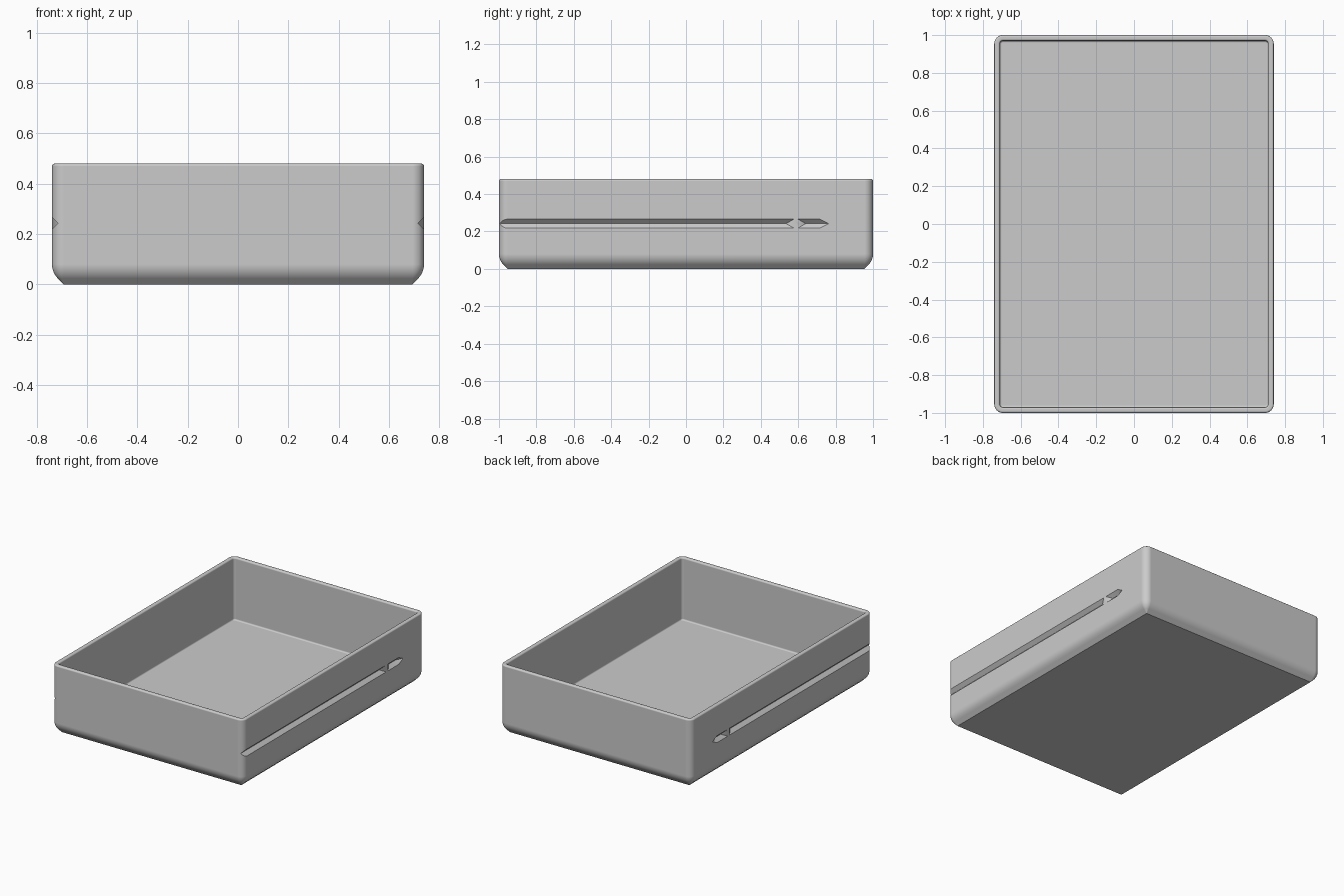
import bpy, bmesh, math

cube = bpy.data.objects.get("Cube")
if cube:
    bpy.data.objects.remove(cube, do_unlink=True)

HALF_X, HALF_Y, HEIGHT = 0.74, 1.0, 0.48
CORNER, BASE_R, RIM_R = 0.046, 0.08, 0.01
WALL, FLOOR, FILLET = 0.03, 0.045, 0.01
GROOVE_Z, GROOVE = 0.242, 0.024

grey = bpy.data.materials.new("light grey plastic")
grey.use_nodes = True
colour = (0.6, 0.6, 0.6, 1)
grey.diffuse_color = colour
grey.node_tree.nodes["Principled BSDF"].inputs["Base Color"].default_value = colour


def arc(cx, cz, r, start, end, steps):
    """Points of an arc as (inset, z), angles in degrees."""
    angles = [math.radians(start + (end - start) * i / steps) for i in range(steps + 1)]
    return [(cx + r * math.cos(a), cz + r * math.sin(a)) for a in angles]


def ring(bm, inset, z, radius, steps=8):
    """Rounded rectangle, pulled in from the outer walls by the inset."""
    cx, cy = HALF_X - inset - radius, HALF_Y - inset - radius
    verts = []
    for q, (sx, sy) in enumerate([(1, 1), (-1, 1), (-1, -1), (1, -1)]):
        for i in range(steps + 1):
            a = math.radians(90 * (q + i / steps))
            verts.append(bm.verts.new((sx * cx + radius * math.cos(a),
                                       sy * cy + radius * math.sin(a), z)))
    return verts


def mesh_object(name, bm):
    bmesh.ops.recalc_face_normals(bm, faces=bm.faces[:])
    mesh = bpy.data.meshes.new(name)
    bm.to_mesh(mesh)
    bm.free()
    mesh.materials.append(grey)
    obj = bpy.data.objects.new(name, mesh)
    bpy.context.collection.objects.link(obj)
    return obj


# Tray: wall profile from the underside, over the rim and down to the floor
outside = [(BASE_R * (2 - math.sqrt(2)), 0)]
outside += arc(BASE_R, BASE_R, BASE_R, 225, 180, 8)
outside += arc(RIM_R, HEIGHT - RIM_R, RIM_R, 180, 90, 5)
inside = arc(WALL - RIM_R, HEIGHT - RIM_R, RIM_R, 90, 0, 5)
inside += arc(WALL + FILLET, FLOOR + FILLET, FILLET, 180, 270, 5)

bm = bmesh.new()
rings = [ring(bm, d, z, max(CORNER - d, 0.001)) for d, z in outside]
rings += [ring(bm, d, z, max(CORNER - d, 0.004)) for d, z in inside]
for low, high in zip(rings, rings[1:]):
    for i in range(len(low)):
        j = (i + 1) % len(low)
        bm.faces.new((low[i], low[j], high[j], high[i]))
bm.faces.new(rings[0])
bm.faces.new(rings[-1])
tray = mesh_object("tray", bm)


def section(y, size=GROOVE, slope=0):
    """Diamond across the groove; the slope slants it into a ramp."""
    return [(HALF_X + dx * size, y + slope * (dx + 1) * size, GROOVE_Z + dz * size)
            for dx, dz in [(-1, 0), (0, 1), (1, 0), (0, -1)]]


# Side grooves: a long run open at the front, a ramped stop, a pointed pocket
RAMP = 1.75
runs = {"long_run": section(-1.1) + section(0.535, slope=RAMP),
        "end_pocket": section(0.64, slope=-RAMP) + section(0.715) + section(0.763, 0)[:1]}

bpy.context.view_layer.objects.active = tray
for side in (1, -1):
    for name, points in runs.items():
        bm = bmesh.new()
        for x, y, z in points:
            bm.verts.new((side * x, y, z))
        bmesh.ops.convex_hull(bm, input=bm.verts[:])
        cutter = mesh_object(name + "_cutter", bm)
        cutter.hide_render = True
        cut = tray.modifiers.new(name, 'BOOLEAN')
        cut.operation, cut.solver, cut.object = 'DIFFERENCE', 'EXACT', cutter
        bpy.ops.object.modifier_apply(modifier=cut.name)
        bpy.data.objects.remove(cutter, do_unlink=True)

# Smooth rounded edges, crisp creases
bpy.ops.object.select_all(action='DESELECT')
tray.select_set(True)
bpy.ops.object.shade_smooth_by_angle(angle=math.radians(30))
weighted = tray.modifiers.new("flat wall normals", 'WEIGHTED_NORMAL')
weighted.keep_sharp = True
